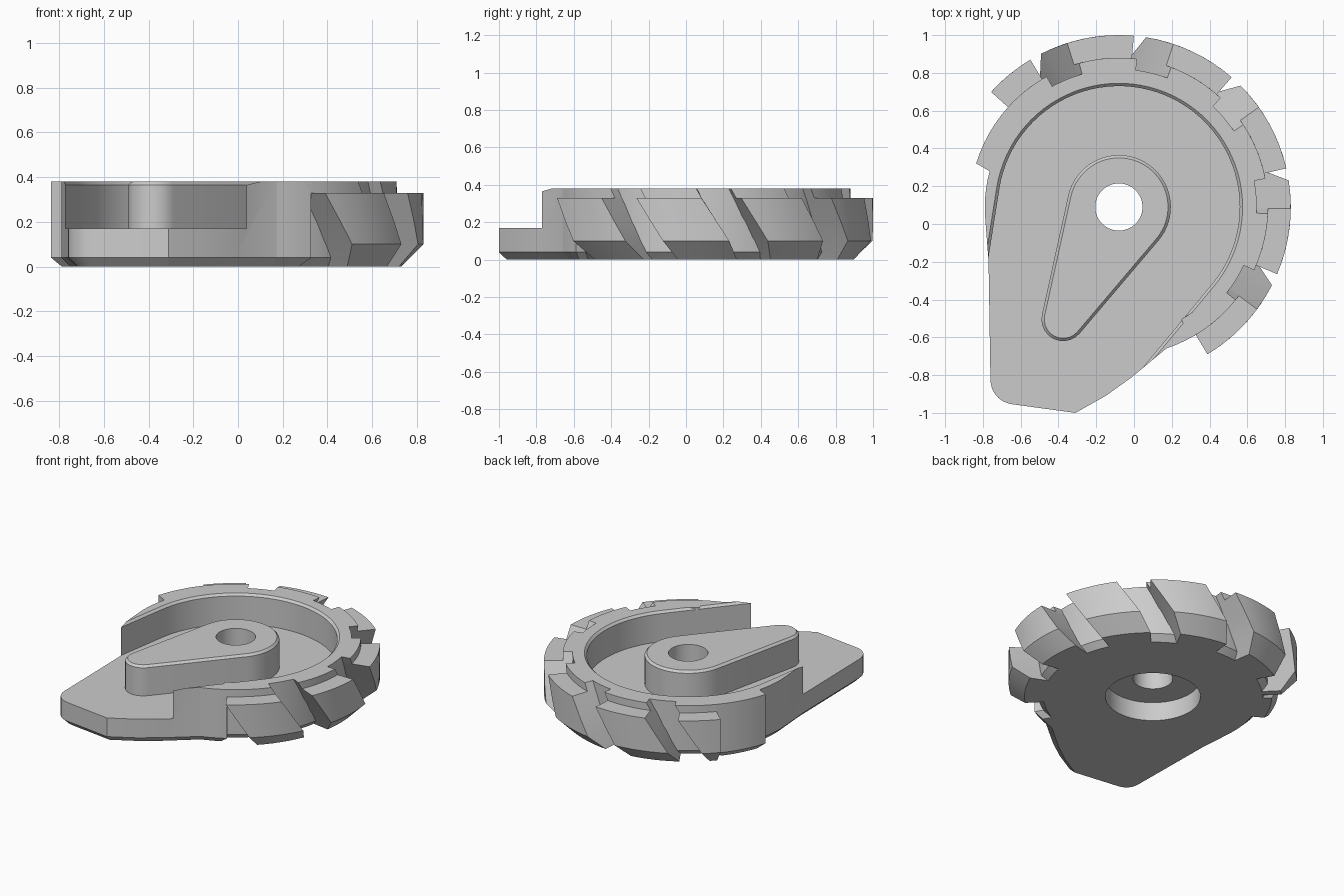
import bpy, bmesh, math
from mathutils import Vector

old = bpy.data.objects.get("Cube")
if old:
    bpy.data.objects.remove(old, do_unlink=True)

CENTRE = Vector((-0.08, 0.09))
TOP, FLOOR = 0.38, 0.17

grey = bpy.data.materials.new("light_grey")
grey.use_nodes = True
colour = (0.6, 0.6, 0.6, 1)
grey.diffuse_color = colour
grey.node_tree.nodes["Principled BSDF"].inputs["Base Color"].default_value = colour


def polar(r, deg, c=CENTRE):
    a = math.radians(deg)
    return c + Vector((math.cos(a), math.sin(a))) * r


def arc(r, a, b, step=4, c=CENTRE):
    n = max(1, round(abs(b - a) / step))
    return [polar(r, a + (b - a) * i / n, c) for i in range(n + 1)]


def inset(loop, d):
    """Move a counter-clockwise outline inwards by d, with mitred corners."""
    out = []
    for i, p in enumerate(loop):
        u = (p - loop[i - 1]).normalized()
        v = (loop[(i + 1) % len(loop)] - p).normalized()
        n, m = Vector((-u.y, u.x)), Vector((-v.y, v.x))
        out.append(p + (n + m) * d / max(0.4, 1 + n.dot(m)))
    return out


def add_loft(bm, levels):
    """Closed solid through (z, outline) levels of equal point count."""
    rings = [[bm.verts.new((p.x, p.y, z)) for p in loop] for z, loop in levels]
    bm.faces.new(rings[0][::-1])
    bm.faces.new(rings[-1])
    n = len(rings[0])
    for a, b in zip(rings, rings[1:]):
        for i in range(n):
            j = (i + 1) % n
            bm.faces.new((a[i], a[j], b[j], b[i]))


def make(name, solids):
    bm = bmesh.new()
    for levels in solids:
        add_loft(bm, levels)
    bmesh.ops.recalc_face_normals(bm, faces=bm.faces)
    mesh = bpy.data.meshes.new(name)
    bm.to_mesh(mesh)
    bm.free()
    mesh.materials.append(grey)
    ob = bpy.data.objects.new(name, mesh)
    bpy.context.collection.objects.link(ob)
    return ob


def cut(ob, cutter):
    cutter.hide_render = True
    mod = ob.modifiers.new("cut", "BOOLEAN")
    mod.operation, mod.solver, mod.object = "DIFFERENCE", "EXACT", cutter
    bpy.context.view_layer.objects.active = ob
    bpy.ops.object.modifier_apply(modifier=mod.name)


# Body: toothed sector core, plain rim, left notch, then the pointed foot
FIRST, LAST = -59, 138
outline = (arc(0.73, FIRST, LAST) + arc(0.79, LAST, 163) + arc(0.71, 164.5, 184)
           + [Vector((-0.77, -0.2))]
           + arc(0.13, 180, 262, 12, Vector((-0.63, -0.825)))
           + [Vector(p) for p in ((-0.31, -1.0), (-0.15, -0.91), (-0.01, -0.81), (0.17, -0.66))]
           + arc(0.79, -71, FIRST))
body = make("body", [[(0, inset(outline, 0.04)), (0.04, outline), (TOP, outline)]])


# Recess: round pocket that opens out over the foot, chamfered at its top
def pocket(r):
    a, b = -39.7, 171
    loop = arc(r, a, b)
    tail = polar(1.4, b + 90, loop[-1])
    head = polar(1.4, a - 90, loop[0])
    return loop + [tail, head]


recess = make("recess_cutter", [[(FLOOR, pocket(0.64)), (TOP - 0.015, pocket(0.64)),
                                 (TOP + 0.005, pocket(0.66))]])
cut(body, recess)

# Island: tapered boss joining two circles, chamfered at its top
SMALL = Vector((-0.375, -0.505))
axis = SMALL - CENTRE
heading = math.degrees(math.atan2(axis.y, axis.x))
spread = math.degrees(math.acos((0.275 - 0.115) / axis.length))


def teardrop(d):
    return (arc(0.275 - d, heading + spread, heading + 360 - spread, 6)
            + arc(0.115 - d, heading - spread, heading + spread, 15, SMALL))


island = make("island", [[(0.15, teardrop(0)), (TOP - 0.015, teardrop(0)), (TOP, teardrop(0.015))]])

# Through hole with a counterbore underneath
bore = make("bore_cutter", [
    [(z, arc(r, 0, 354, 6)) for z, r in ((-0.1, 0.3), (0.13, 0.3), (0.13, 0.125), (0.5, 0.125))]])
cut(body, bore)
cut(island, bore)
for helper in (recess, bore):
    bpy.data.objects.remove(helper, do_unlink=True)

# Teeth: helical blocks with a chamfered foot and a stepped top
PROFILE = ((0, 0.81), (0.1, 0.91), (0.2, 0.91), (0.33, 0.91), (0.33, 0.79), (TOP, 0.79))
TWIST, PITCH, WIDTH = 41, 36, 22.5


def tooth(start):
    levels = []
    for z, r in PROFILE:
        a = start + TWIST * (0.33 - z)
        b = min(a + WIDTH, LAST)
        n = 6
        angles = [a + (b - a) * i / n for i in range(n + 1)]
        levels.append((z, [polar(r, t) for t in angles]
                       + [polar(0.68, t) for t in reversed(angles)]))
    return levels


teeth = make("teeth", [tooth(FIRST + PITCH * k) for k in range(6)])

for ob in (body, island, teeth):
    bpy.ops.object.select_all(action="DESELECT")
    ob.select_set(True)
    bpy.context.view_layer.objects.active = ob
    bpy.ops.object.shade_smooth_by_angle(angle=math.radians(25))
